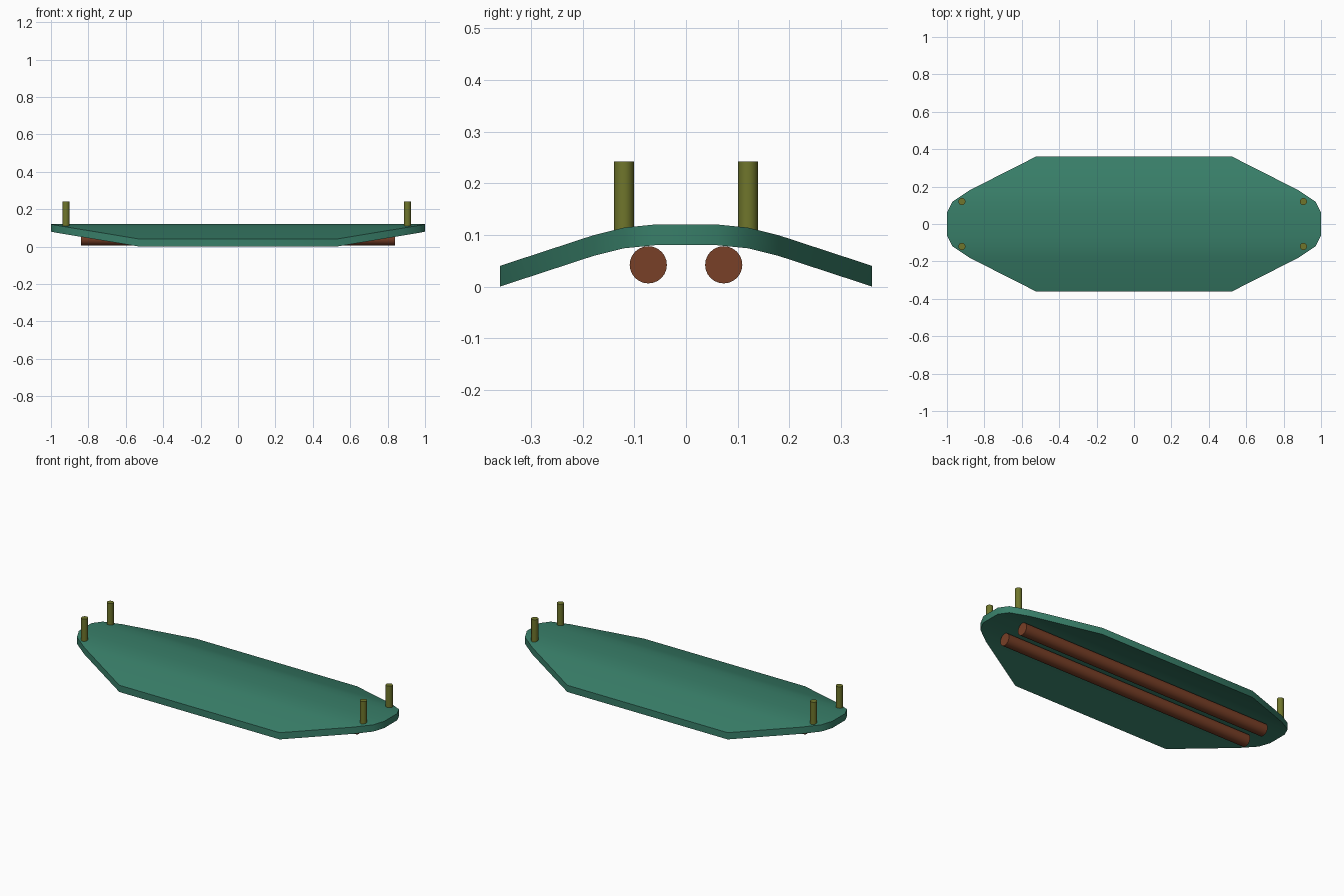
import bpy, bmesh, math

if "Cube" in bpy.data.objects:
    bpy.data.objects.remove(bpy.data.objects["Cube"])


def material(name, rgb):
    m = bpy.data.materials.new(name)
    m.diffuse_color = (*rgb, 1)
    m.use_nodes = True
    m.node_tree.nodes["Principled BSDF"].inputs["Base Color"].default_value = m.diffuse_color
    return m


green = material("deck_green", (0.04, 0.21, 0.14))
brown = material("rod_brown", (0.19, 0.05, 0.02))
olive = material("pin_olive", (0.16, 0.18, 0.025))


def finish(ob, name, mat):
    ob.name = name
    ob.data.materials.append(mat)
    bpy.ops.object.select_all(action='DESELECT')
    ob.select_set(True)
    bpy.context.view_layer.objects.active = ob
    bpy.ops.object.shade_smooth_by_angle(angle=math.radians(30))


def cylinder(name, radius, depth, location, mat, rotation=(0, 0, 0)):
    bpy.ops.mesh.primitive_cylinder_add(vertices=24, radius=radius, depth=depth,
                                        location=location, rotation=rotation)
    finish(bpy.context.object, name, mat)


# Bowed deck: rows of (y, half length, top height), mirrored across y
half = [(0.06, 1.0, 0.12), (0.12, 0.97, 0.114), (0.18, 0.88, 0.099), (0.36, 0.525, 0.04)]
rows = [(-y, x, z) for y, x, z in reversed(half)] + half
thick = 0.04
bm = bmesh.new()
rings = [[bm.verts.new((sx * x, y, z - drop))
          for sx, drop in ((-1, 0), (1, 0), (1, thick), (-1, thick))]
         for y, x, z in rows]
for a, b in zip(rings, rings[1:]):
    for i in range(4):
        j = (i + 1) % 4
        bm.faces.new((a[i], a[j], b[j], b[i]))
bm.faces.new(rings[0])
bm.faces.new(rings[-1])
bmesh.ops.recalc_face_normals(bm, faces=bm.faces)
mesh = bpy.data.meshes.new("deck")
bm.to_mesh(mesh)
bm.free()
deck = bpy.data.objects.new("deck", mesh)
bpy.context.collection.objects.link(deck)
finish(deck, "deck", green)

# Long rods below and upright pins at the ends
for side, sy in (("front", -1), ("back", 1)):
    cylinder(f"{side}_under_rod", 0.036, 1.68, (0, sy * 0.073, 0.042), brown,
             (0, math.pi / 2, 0))
    for end, x in (("left", -0.92), ("right", 0.906)):
        cylinder(f"{side}_{end}_pin", 0.019, 0.14, (x, sy * 0.12, 0.172), olive)
